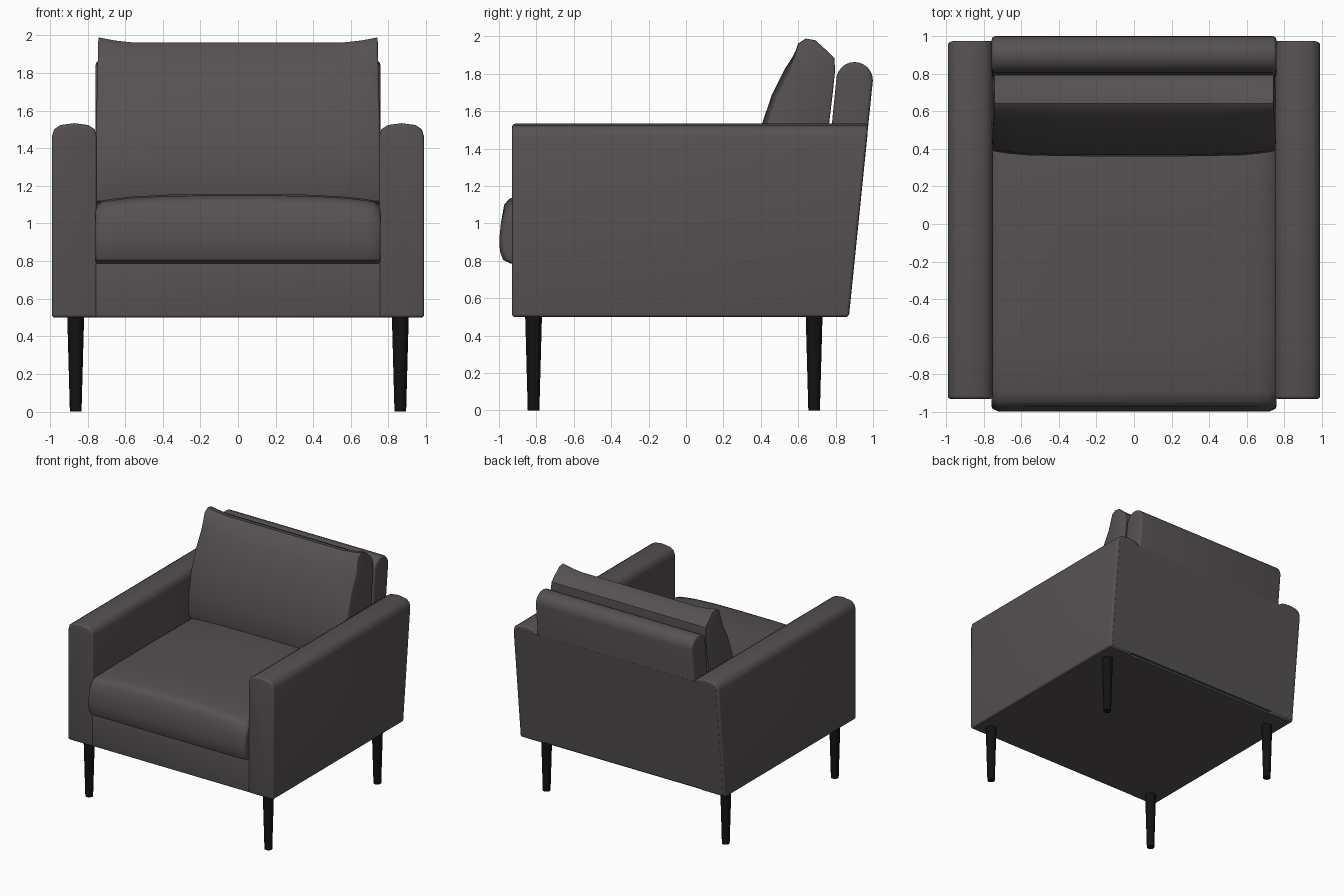
import bpy
import bmesh
import math

cube = bpy.data.objects.get("Cube")
if cube:
    bpy.data.objects.remove(cube, do_unlink=True)


def material(name, colour):
    m = bpy.data.materials.new(name)
    m.use_nodes = True
    m.diffuse_color = (*colour, 1)
    m.node_tree.nodes["Principled BSDF"].inputs["Base Color"].default_value = (*colour, 1)
    return m


FABRIC = material("charcoal fabric", (0.093, 0.082, 0.087))
BLACK = material("black wood", (0.006, 0.006, 0.006))


def loft(name, rings, mat, bevel=0.0, segments=4):
    """Skin a list of closed rings, cap the ends and round the hard edges."""
    bm = bmesh.new()
    loops = [[bm.verts.new(p) for p in ring] for ring in rings]
    n = len(loops[0])
    for a, b in zip(loops, loops[1:]):
        for i in range(n):
            j = (i + 1) % n
            bm.faces.new((a[i], a[j], b[j], b[i]))
    bm.faces.new(loops[0])
    bm.faces.new(loops[-1])
    bmesh.ops.recalc_face_normals(bm, faces=bm.faces)
    if bevel:
        hard = [e for e in bm.edges if e.calc_face_angle(0) > math.radians(50)]
        bmesh.ops.bevel(bm, geom=hard, offset=bevel, segments=segments,
                        profile=0.5, affect='EDGES', clamp_overlap=True)
    mesh = bpy.data.meshes.new(name)
    bm.to_mesh(mesh)
    bm.free()
    mesh.materials.append(mat)
    obj = bpy.data.objects.new(name, mesh)
    bpy.context.collection.objects.link(obj)
    bpy.ops.object.select_all(action='DESELECT')
    obj.select_set(True)
    bpy.context.view_layer.objects.active = obj
    bpy.ops.object.shade_smooth_by_angle(angle=math.radians(40))
    return obj


def across(name, profile, half, bevel):
    """Extrude a side profile (y, z) across the width."""
    return loft(name, [[(x, y, z) for y, z in profile] for x in (-half, half)], FABRIC, bevel)


def back_y(z):
    return 0.87 + 0.102 * (z - 0.5)


# Arms: domed section run front to back, with a raked rear end
arm = [(0.75, 0.5), (0.75, 1.46), (0.762, 1.5), (0.795, 1.523), (0.87, 1.533),
       (0.945, 1.523), (0.978, 1.5), (0.99, 1.46), (0.99, 0.5)]
for side, label in ((1, "left"), (-1, "right")):
    loft(label + "_arm", [[(side * x, -0.93, z) for x, z in arm],
                          [(side * x, back_y(z), z) for x, z in arm]], FABRIC, 0.016)

# Front rail, underside and rear panel
across("seat_base", [(-0.925, 0.502), (-0.925, 0.79), (0.8, 0.79), (0.8, 0.502)], 0.76, 0.008)
across("bottom_panel", [(-0.91, 0.499), (-0.91, 0.54), (0.85, 0.54), (0.85, 0.499)], 0.965, 0.0)
across("rear_panel", [(0.78, 0.515), (back_y(0.515) + 0.001, 0.515),
                      (back_y(1.49) + 0.001, 1.49), (0.85, 1.49)], 0.965, 0.0)

# Backrest: raked slab with a half-round top
top = 1.765
radius = 0.098
centre = back_y(top) - radius
arc = [(centre + radius * math.cos(t * math.pi / 12), top + radius * math.sin(t * math.pi / 12))
       for t in range(13)]
across("backrest", [(0.68, 0.52), (back_y(0.52), 0.52)] + arc, 0.757, 0.02)


def cushion(name, profile, half, shape):
    """Loft a side profile over the width; shape(u, y, z) softens each section."""
    steps = (-1, -0.985, -0.95, -0.88, -0.75, -0.5, -0.25, 0, 0.25, 0.5, 0.75, 0.88, 0.95, 0.985, 1)
    rings = []
    for u in steps:
        rings.append([(u * half, *shape(abs(u), y, z)) for y, z in profile])
    return loft(name, rings, FABRIC, 0.008, 2)


# Seat cushion: bulging front and gently crowned top
def seat_shape(u, y, z):
    crown = 0.04 * (1 - u ** 4) if z > 1.0 else 0
    tuck = 0.018 * max(0, u - 0.95) / 0.05
    return y + (tuck if y < 0 else -tuck), z + crown - (tuck if z > 1.0 else 0)


cushion("seat_cushion",
        [(-0.94, 0.787), (-0.978, 0.805), (-0.995, 0.85), (-0.998, 0.92), (-0.99, 1.0),
         (-0.972, 1.06), (-0.945, 1.092), (-0.89, 1.108), (-0.6, 1.115), (0.0, 1.115),
         (0.6, 1.11), (0.7, 1.08), (0.72, 0.787)], 0.757, seat_shape)


# Back cushion: leaning, plump in the middle, with raised top corners
def back_shape(u, y, z):
    lift = 0.028 * max(0, (u - 0.75) / 0.25) ** 1.5 if z > 1.93 else 0
    thin = 0.03 * u ** 6
    return y + (thin if y < 0.55 and z < 1.9 else 0), z + lift


back_cushion = cushion("back_cushion",
        [(0.42, 1.09), (0.375, 1.12), (0.36, 1.2), (0.37, 1.35), (0.405, 1.53), (0.46, 1.69),
         (0.53, 1.83), (0.6, 1.935), (0.64, 1.962), (0.69, 1.953), (0.76, 1.918), (0.793, 1.885),
         (0.797, 1.82), (0.785, 1.7), (0.755, 1.45), (0.7, 1.09)], 0.76, back_shape)
for v in back_cushion.data.vertices:
    if v.co.z > 1.3:
        v.co.x *= 1 - 0.02 * (v.co.z - 1.3) / 0.6

# Legs: round and tapered
for fy, row in ((-0.815, "front"), (0.685, "back")):
    for sx, label in ((1, "left"), (-1, "right")):
        rings = [[(sx * 0.863 + r * math.cos(a * math.pi / 12), fy + r * math.sin(a * math.pi / 12), z)
                  for a in range(24)] for r, z in ((0.031, 0.0), (0.045, 0.51))]
        loft(row + "_" + label + "_leg", rings, BLACK)
